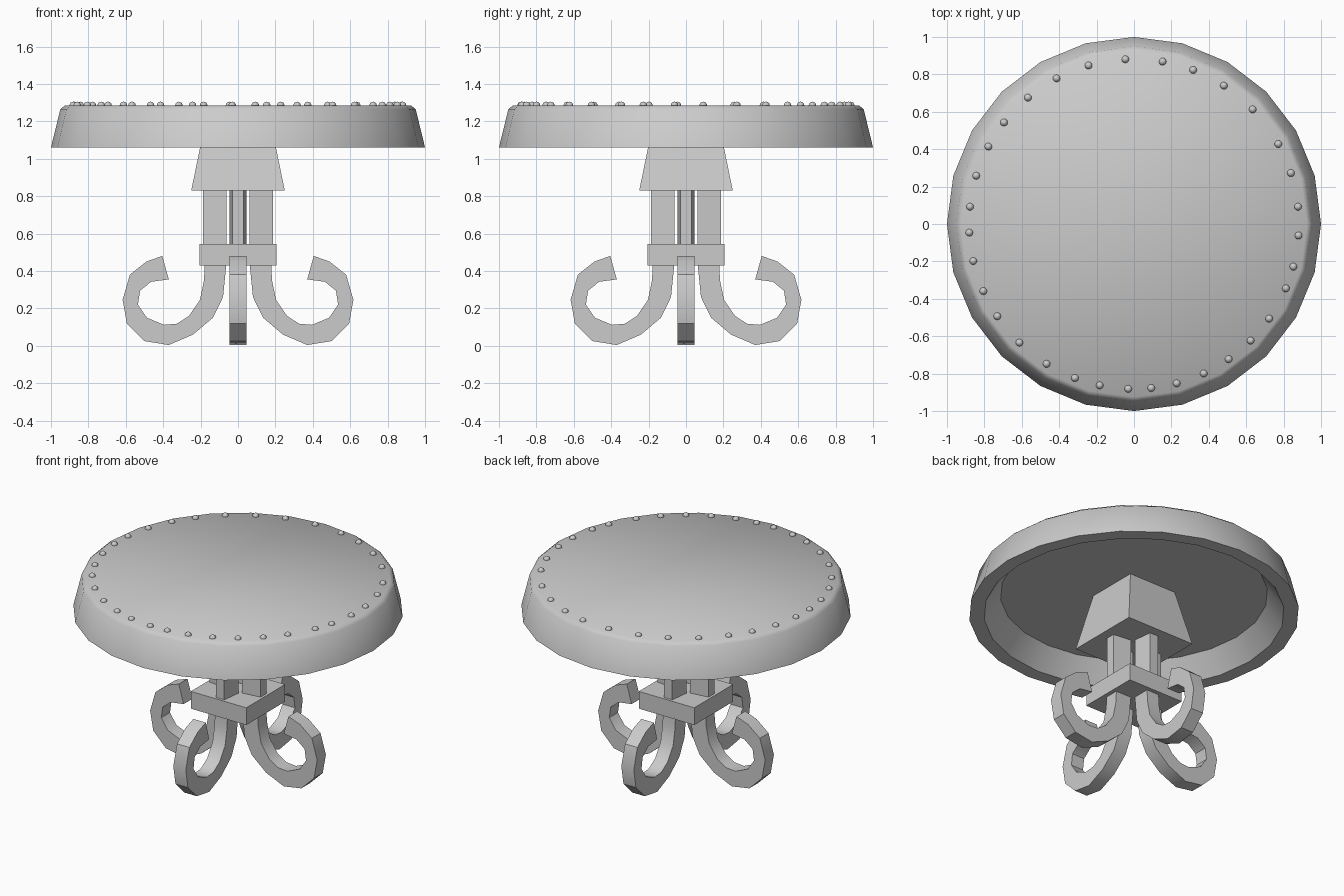
import bpy, bmesh
from math import sin, cos, pi, radians

cube = bpy.data.objects.get("Cube")
if cube:
    bpy.data.objects.remove(cube)

grey = bpy.data.materials.new("grey")
grey.use_nodes = True
grey.diffuse_color = (0.6, 0.6, 0.6, 1)
grey.node_tree.nodes["Principled BSDF"].inputs["Base Color"].default_value = (0.6, 0.6, 0.6, 1)


def finish(name, bm, smooth=None):
    bmesh.ops.recalc_face_normals(bm, faces=bm.faces)
    mesh = bpy.data.meshes.new(name)
    bm.to_mesh(mesh)
    bm.free()
    mesh.materials.append(grey)
    obj = bpy.data.objects.new(name, mesh)
    bpy.context.collection.objects.link(obj)
    if smooth:
        bpy.ops.object.select_all(action='DESELECT')
        obj.select_set(True)
        bpy.context.view_layer.objects.active = obj
        bpy.ops.object.shade_smooth_by_angle(angle=radians(smooth))
    return obj


def loft(bm, rings):
    """Skin a list of equal-length point rings and cap both ends."""
    rings = [[bm.verts.new(p) for p in ring] for ring in rings]
    n = len(rings[0])
    for a, b in zip(rings, rings[1:]):
        for i in range(n):
            j = (i + 1) % n
            bm.faces.new((a[i], a[j], b[j], b[i]))
    bm.faces.new(rings[0][::-1])
    bm.faces.new(rings[-1])


def square(half, z):
    return [(-half, -half, z), (half, -half, z), (half, half, z), (-half, half, z)]


def circle(r, z, sides=24):
    return [(r * cos(2 * pi * i / sides), r * sin(2 * pi * i / sides), z) for i in range(sides)]


# Hollow round top: recess ceiling, inner wall, rim, outer wall, bevel, surface
bm = bmesh.new()
loft(bm, [circle(r, z) for r, z in
          ((0.81, 1.195), (0.91, 1.06), (1.0, 1.06), (0.95, 1.265), (0.925, 1.285))])
finish("table_top", bm, 40)

# Flared block under the top and collar around the legs
bm = bmesh.new()
loft(bm, [square(0.25, 0.83), square(0.175, 1.196)])
finish("support_block", bm)
bm = bmesh.new()
loft(bm, [square(0.205, 0.43), square(0.205, 0.545)])
finish("collar", bm)

# Scrolled leg as matching (x, z) pairs on its outer and inner edges
outer = [(.064, .5), (.064, .42), (.08, .26), (.134, .15), (.24, .06), (.37, .004),
         (.50, .025), (.594, .118), (.617, .246), (.578, .38), (.49, .45), (.405, .48)]
inner = [(.178, .5), (.178, .42), (.182, .35), (.203, .246), (.262, .16), (.326, .118),
         (.396, .112), (.487, .15), (.535, .22), (.524, .294), (.465, .342), (.37, .348)]
inner[-1] = (.37, .355)
half = 0.046
for k, side in enumerate(("left", "back", "right", "front")):
    bm = bmesh.new()
    loft(bm, [[(a, -half, b), (a, half, b), (c, half, d), (c, -half, d)]
              for (a, b), (c, d) in zip(outer, inner)])
    leg = finish(side + "_leg", bm, 35)
    # Upright post, slightly narrower on its outer face
    bm = bmesh.new()
    loft(bm, [[(.062, -half, z), (.188, -.03, z), (.188, .03, z), (.062, half, z)]
              for z in (0.5, 0.84)])
    post = finish(side + "_post", bm)
    leg.rotation_euler.z = post.rotation_euler.z = k * pi / 2

# Unevenly spaced studs round the edge of the top
stud_angles = [93, 80, 69, 57, 44, 29, 18, 6, -4, -15, -23, -35, -45, -55, -65, -75, -84,
               -92, -102, -111, -122, -134, -146, -156, -167, -177, 174, 163, 152, 142,
               130, 118, 106]
bm = bmesh.new()
for a in stud_angles:
    stud = bmesh.ops.create_uvsphere(bm, u_segments=12, v_segments=8, radius=0.02)
    bmesh.ops.translate(bm, verts=stud["verts"],
                        vec=(0.882 * cos(radians(a)), 0.882 * sin(radians(a)), 1.285))
finish("studs", bm, 60)
